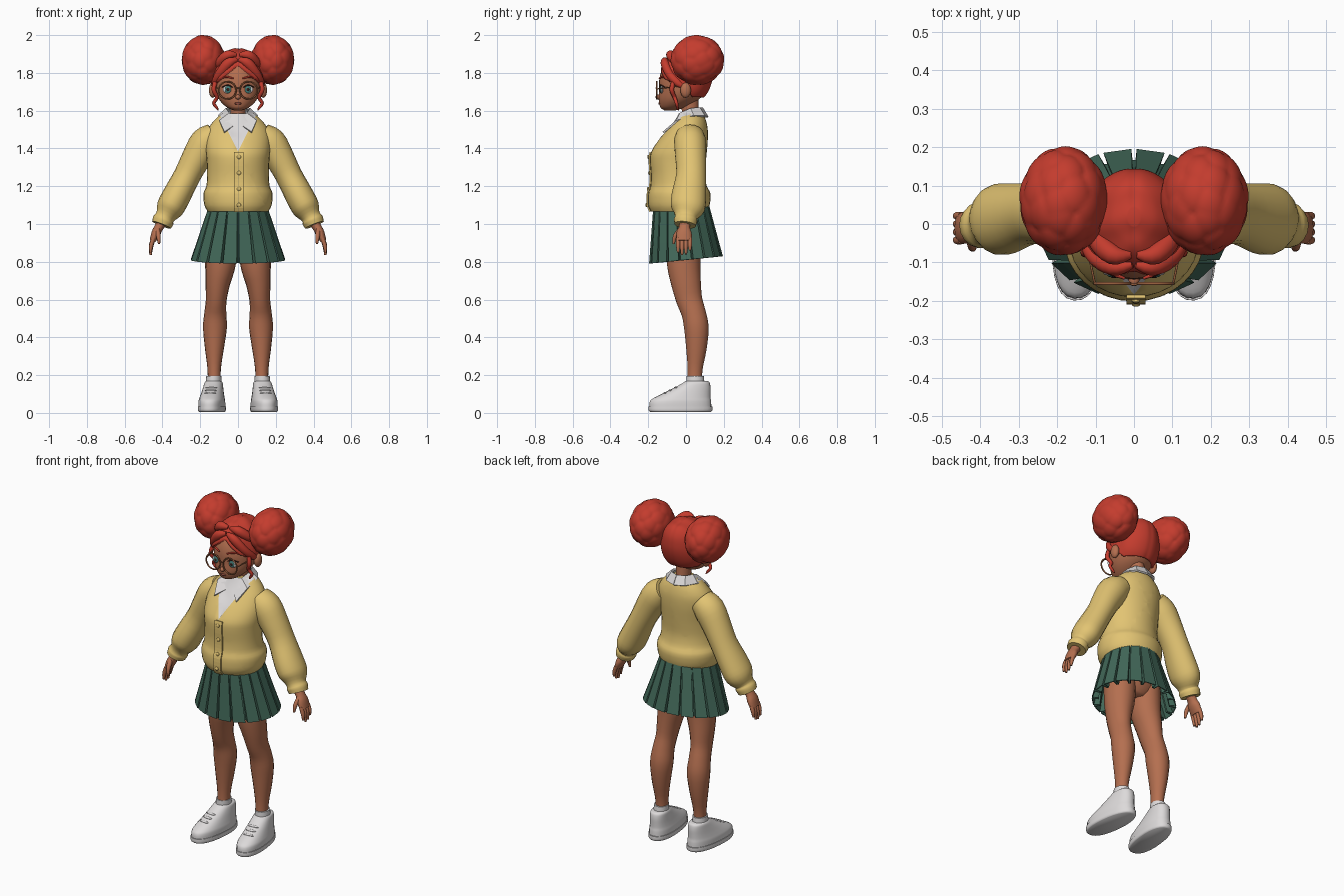
import bpy, bmesh, math, random
from mathutils import Vector, Matrix

random.seed(4)
if "Cube" in bpy.data.objects:
    bpy.data.objects.remove(bpy.data.objects["Cube"])


def material(name, r, g, b):
    m = bpy.data.materials.new(name)
    m.use_nodes = True
    m.diffuse_color = (r, g, b, 1)
    node = next(x for x in m.node_tree.nodes if x.type == "BSDF_PRINCIPLED")
    node.inputs["Base Color"].default_value = (r, g, b, 1)
    return m


HAIR = material("red_hair", .55, .045, .027)
SKIN = material("brown_skin", .46, .16, .08)
KNIT = material("yellow_knit", .76, .55, .17)
GREEN = material("green_cloth", .055, .14, .10)
WHITE = material("white_cloth", .72, .70, .70)
FRAME = material("bronze_frame", .33, .12, .05)
IRIS = material("teal_iris", .06, .22, .20)
DARK = material("dark_brown", .04, .015, .012)
LIPS = material("rose_lips", .32, .08, .055)
SIDES = (("left", 1), ("right", -1))


def finish(name, bm, mat, angle=50):
    bmesh.ops.recalc_face_normals(bm, faces=bm.faces)
    me = bpy.data.meshes.new(name)
    bm.to_mesh(me)
    bm.free()
    me.materials.append(mat)
    if angle:
        me.shade_smooth()
        me.set_sharp_from_angle(angle=math.radians(angle))
    ob = bpy.data.objects.new(name, me)
    bpy.context.collection.objects.link(ob)
    return ob


def spline(rows, k):
    """Smoothly resample rows of numbers, k steps per span."""
    out = []
    for i in range(len(rows) - 1):
        a, b, c, d = (rows[max(0, min(len(rows) - 1, i + o))] for o in (-1, 0, 1, 2))
        for j in range(k):
            t = j / k
            out.append([.5 * (2 * q + (r - p) * t + (2 * p - 5 * q + 4 * r - s) * t * t
                              + (3 * q - p - 3 * r + s) * t ** 3)
                        for p, q, r, s in zip(a, b, c, d)])
    return out + [list(rows[-1])]


def loft(name, rings, mat, n=18, k=3, flat=False, power=2, s=1):
    """Skin over rings (x, y, z, half width, half depth); s = -1 mirrors."""
    rings = spline(rings, k)
    pts = [Vector(r[:3]) for r in rings]
    bm = bmesh.new()
    loops = []
    for i, r in enumerate(rings):
        t = Vector((0, 0, 1)) if flat else (pts[min(i + 1, len(pts) - 1)] - pts[max(i - 1, 0)]).normalized()
        u = Vector((0, 1, 0))
        u = (u - t * u.dot(t)).normalized()
        v = t.cross(u)
        loop = []
        for j in range(n):
            a = math.tau * j / n
            c, d = (math.copysign(abs(f) ** (2 / power), f) for f in (math.cos(a), math.sin(a)))
            p = pts[i] + v * c * max(r[3], .001) + u * d * max(r[4], .001)
            loop.append(bm.verts.new((p.x * s, p.y, p.z)))
        loops.append(loop)
    for a, b in zip(loops, loops[1:]):
        for j in range(n):
            bm.faces.new((a[j], a[(j + 1) % n], b[(j + 1) % n], b[j]))
    bm.faces.new(loops[0])
    bm.faces.new(loops[-1])
    return finish(name, bm, mat)


def sheet(name, rows, mat, thick, closed=False, angle=0):
    """Thin grid of quads through rows of points."""
    bm = bmesh.new()
    grid = [[bm.verts.new(p) for p in row] for row in rows]
    w = len(rows[0])
    for a, b in zip(grid, grid[1:]):
        for j in range(w if closed else w - 1):
            bm.faces.new((a[j], a[(j + 1) % w], b[(j + 1) % w], b[j]))
    ob = finish(name, bm, mat, angle)
    mod = ob.modifiers.new("thickness", "SOLIDIFY")
    mod.thickness = thick
    mod.offset = 0
    return ob


def ball(name, at, size, mat):
    bm = bmesh.new()
    bmesh.ops.create_uvsphere(bm, u_segments=20, v_segments=12, radius=1,
                              matrix=Matrix.Translation(at) @ Matrix.Diagonal((*size, 1)))
    return finish(name, bm, mat)


def body_rings(rows):
    """(z, front y, back y, half width) to rings."""
    return [(0, (f + b) / 2, z, w, (b - f) / 2) for z, f, b, w in rows]


# Cardigan body with the shirt showing in the neck opening
torso = body_rings([(1.065, -.185, .11, .16), (1.1, -.2, .125, .178), (1.16, -.2, .13, .183),
                    (1.2, -.188, .11, .168), (1.26, -.185, .1, .163), (1.33, -.19, .105, .165),
                    (1.38, -.185, .11, .17), (1.44, -.15, .115, .172), (1.5, -.105, .115, .16),
                    (1.55, -.07, .105, .125), (1.585, -.05, .09, .085)])
cardigan = loft("cardigan_body", torso, KNIT, n=32, flat=True)
cardigan.data.materials.append(WHITE)
NECK_Z = 1.385
bm = bmesh.new()
bm.from_mesh(cardigan.data)
for sx in (2, -2):
    bmesh.ops.bisect_plane(bm, geom=bm.verts[:] + bm.edges[:] + bm.faces[:], dist=1e-5,
                           plane_co=(0, 0, NECK_Z), plane_no=(sx, 0, 1))
for f in bm.faces:
    c = f.calc_center_median()
    if c.y < .02 and c.z > NECK_Z + 2 * abs(c.x):
        f.material_index = 1
for v in bm.verts:
    if v.co.y < 0 and v.co.z > NECK_Z + 2 * abs(v.co.x) + .01:
        v.co.y += .012
bm.to_mesh(cardigan.data)
bm.free()
front = [(r[1] - r[4], r[2]) for r in spline(torso, 3) if r[2] < NECK_Z]
sheet("button_placket", [[(x, y - .004, z) for x in (-.02, .03)] for y, z in front], KNIT, .008)
for i in range(4):
    z = 1.1 + i * .085
    y = min(front, key=lambda p: abs(p[1] - z))[0]
    ball("button", (.005, y - .009, z), (.011, .006, .011), KNIT)

# Shirt collar
top = [(.006, -.055, 1.53), (.045, -.03, 1.585), (.062, .025, 1.61), (.045, .07, 1.615), (0, .085, 1.615)]
low = [(.072, -.12, 1.485), (.098, -.05, 1.545), (.102, .04, 1.572), (.06, .098, 1.57), (0, .115, 1.565)]
for side, s in SIDES:
    sheet(side + "_collar", [[(x * s, y, z) for x, y, z in row] for row in (top, low)], WHITE, .01)
loft("shirt_neckband", [(0, .02, 1.5, .075, .08), (0, .025, 1.56, .058, .06)], WHITE, flat=True)

# Pleated skirt
PLEATS = 18
rows = []
for i in range(4):
    t = i / 3
    row = []
    for p in range(PLEATS):
        for frac, fold in ((.1, 0), (.9, 0), (.92, 1), (1.08, 1)):
            a = math.tau * (p + frac) / PLEATS
            r = 1 - fold * (.03 + .12 * t)
            x = math.sin(a) * (.152 + .098 * t) * r
            y = -.025 + .025 * t - math.cos(a) * (.145 + .048 * t) * r
            row.append((x, y, 1.1 - .29 * t + .1 * t * y))
    rows.append(row)
sheet("pleated_skirt", rows, GREEN, .006, closed=True)
loft("hips", [(0, -.02, .84, .08, .07), (0, -.02, .9, .15, .1), (0, -.02, 1.08, .13, .11)], SKIN, flat=True)

# Head, neck and face
skull = body_rings([(1.602, -.115, -.055, .022), (1.615, -.134, -.01, .055), (1.64, -.142, .04, .085),
                    (1.67, -.145, .08, .106), (1.71, -.142, .11, .12), (1.76, -.142, .13, .123),
                    (1.81, -.13, .135, .115), (1.86, -.1, .125, .095), (1.9, -.05, .09, .055),
                    (1.915, -.005, .04, .015)])
loft("head", skull, SKIN, n=32, flat=True)
loft("neck", [(0, .03, 1.5, .048, .05), (0, .025, 1.58, .04, .045), (0, .015, 1.68, .045, .05)], SKIN)
ball("nose", (0, -.146, 1.672), (.014, .016, .013), SKIN)
ball("mouth", (0, -.14, 1.638), (.02, .007, .006), LIPS)

# Hair cap: the scalp swells above the hairline and sinks into the head below it
cap = loft("hair_cap", skull, HAIR, n=96, k=8, flat=True)
pivot = Vector((0, 0, 1.76))
for v in cap.data.vertices:
    x, y, z = v.co
    blend = min(1, max(0, (y + .045) / .075))
    line = (1.835 - .8 * abs(x)) * (1 - blend) + 1.678 * blend
    grow = 1.09 + .016 * math.sin(75 * y + 25 * abs(x)) - .02 * math.exp(-(x / .012) ** 2)
    v.co = pivot + (v.co - pivot) * (grow if z > line else .9)

# Parts of the head and limbs that come in pairs
DIRS = []
for i in range(46):
    h = 1 - 2 * (i + .5) / 46
    a = i * math.pi * (3 - 5 ** .5)
    q = math.sqrt(1 - h * h)
    jitter = Vector([random.uniform(-.1, .1) for _ in range(3)])
    DIRS.append((Vector((q * math.cos(a), q * math.sin(a), h)) + jitter).normalized())

for side, s in SIDES:
    # Curly hair bun
    bm = bmesh.new()
    bmesh.ops.create_icosphere(bm, subdivisions=5, radius=1)
    for v in bm.verts:
        ang = math.acos(min(1, max(v.co.dot(d) for d in DIRS)))
        r = .89 + .11 * math.sqrt(max(0, 1 - (ang / .42) ** 2))
        v.co = Vector((s * (.183 + .116 * r * v.co.x), .06 + .143 * r * v.co.y, 1.868 + .133 * r * v.co.z))
    finish(side + "_hair_bun", bm, HAIR, 80)
    # Swept locks and the loose curl
    loft(side + "_front_lock", [(.004, -.105, 1.87, .01, .01), (.05, -.113, 1.853, .026, .022),
                                (.1, -.085, 1.79, .024, .022), (.123, -.04, 1.745, .018, .02),
                                (.127, .0, 1.725, .006, .008)], HAIR, n=12, k=4, s=s)
    loft(side + "_upper_lock", [(.008, -.08, 1.895, .01, .01), (.055, -.08, 1.893, .026, .026),
                                (.1, -.035, 1.85, .024, .026), (.115, .02, 1.82, .012, .015)],
         HAIR, n=12, k=4, s=s)
    loft(side + "_loose_curl", [(.118, -.065, 1.76, .012, .012), (.128, -.075, 1.71, .012, .012),
                                (.112, -.06, 1.67, .01, .01), (.128, -.05, 1.64, .009, .009),
                                (.112, -.045, 1.615, .007, .007), (.104, -.04, 1.602, .002, .002)],
         HAIR, n=8, k=4, s=s)
    # Ears, eyes, brows and glasses
    ball(side + "_ear", (s * .134, -.002, 1.708), (.02, .028, .04), SKIN)
    ball(side + "_eye_white", (s * .053, -.128, 1.712), (.027, .007, .021), WHITE)
    ball(side + "_iris", (s * .052, -.134, 1.712), (.017, .005, .019), IRIS)
    ball(side + "_pupil", (s * .052, -.138, 1.712), (.008, .003, .009), DARK)
    loft(side + "_lash", [(.025, -.136, 1.722, .002, .003), (.053, -.134, 1.735, .004, .004),
                          (.085, -.112, 1.724, .002, .003)], DARK, n=8, s=s)
    loft(side + "_brow", [(.025, -.141, 1.77, .004, .004), (.058, -.128, 1.779, .005, .005),
                          (.088, -.104, 1.77, .002, .003)], HAIR, n=8, s=s)
    bpy.ops.mesh.primitive_torus_add(location=(s * .056, -.155, 1.708), rotation=(math.pi / 2, 0, 0),
                                     major_radius=.046, minor_radius=.0042, major_segments=32, minor_segments=8)
    rim = bpy.context.object
    rim.name = side + "_glasses_rim"
    rim.data.shade_smooth()
    rim.data.materials.append(FRAME)
    loft(side + "_glasses_arm", [(.102, -.155, 1.715, .003, .003), (.134, .0, 1.735, .003, .003)],
         FRAME, n=8, s=s)
    # Sleeve
    loft(side + "_sleeve", [(.12, .02, 1.47, .068, .075), (.17, .022, 1.43, .085, .085),
                            (.22, .025, 1.35, .078, .082), (.27, .027, 1.255, .071, .08),
                            (.325, .015, 1.15, .075, .092), (.36, .01, 1.085, .073, .09),
                            (.385, 0, 1.04, .052, .06), (.395, -.002, 1.02, .057, .062),
                            (.405, -.005, .995, .053, .057)], KNIT, s=s)
    # Hand with four fingers and a thumb
    loft(side + "_hand", [(.395, -.005, 1.02, .028, .03), (.42, -.008, .98, .024, .03),
                          (.435, -.01, .95, .024, .041), (.452, -.01, .91, .016, .04)], SKIN, s=s)
    for i, reach in enumerate((.07, .085, .08, .06)):
        y = -.042 + .021 * i
        loft(side + "_finger", [(.447, y, .925, .011, .011), (.46, y, .92 - reach / 2, .011, .011),
                                (.463, y, .92 - reach, .006, .006)], SKIN, n=10, s=s)
    loft(side + "_thumb", [(.425, -.03, .97, .012, .014), (.421, -.058, .935, .012, .012),
                           (.418, -.066, .895, .006, .006)], SKIN, n=10, s=s)
    # Leg
    loft(side + "_leg", [(.085, -.015, .98, .085, .095), (.092, -.013, .8, .082, .09),
                         (.107, .0, .69, .066, .08), (.115, .017, .6, .055, .07),
                         (.12, .04, .53, .058, .065), (.122, .055, .45, .063, .066),
                         (.125, .055, .34, .05, .055), (.126, .048, .23, .035, .04),
                         (.126, .045, .14, .035, .04)], SKIN, s=s)
    # Shoe, sole, laces and sock
    parts = [loft(side + "_shoe", [(.13, -.03, .02, .068, .165), (.13, -.03, .06, .068, .163),
                                   (.13, -.02, .08, .064, .15), (.13, .005, .105, .058, .125),
                                   (.13, .035, .135, .052, .095), (.13, .055, .16, .047, .07),
                                   (.13, .055, .168, .04, .06)], WHITE, n=28, flat=True, power=2.3, s=s),
             loft(side + "_sole", [(.13, -.03, .006, .066, .162), (.13, -.03, .014, .071, .17),
                                   (.13, -.03, .035, .071, .17)], WHITE, n=28, flat=True, power=2.3, s=s),
             loft(side + "_sock", [(.13, .05, .14, .042, .05), (.128, .048, .195, .04, .046)],
                  WHITE, flat=True, s=s)]
    for i in range(3):
        parts.append(ball(side + "_lace", (s * .13, -.112 + .028 * i, .105 + .014 * i),
                          (.032, .009, .006), WHITE))
    hub = Matrix.Translation((s * .127, .05, 0))
    turn = hub @ Matrix.Rotation(s * math.radians(6), 4, "Z") @ hub.inverted()
    for part in parts:
        part.data.transform(turn)

loft("glasses_bridge", [(-.012, -.155, 1.715, .003, .003), (0, -.158, 1.72, .003, .003),
                        (.012, -.155, 1.715, .003, .003)], FRAME, n=8)
